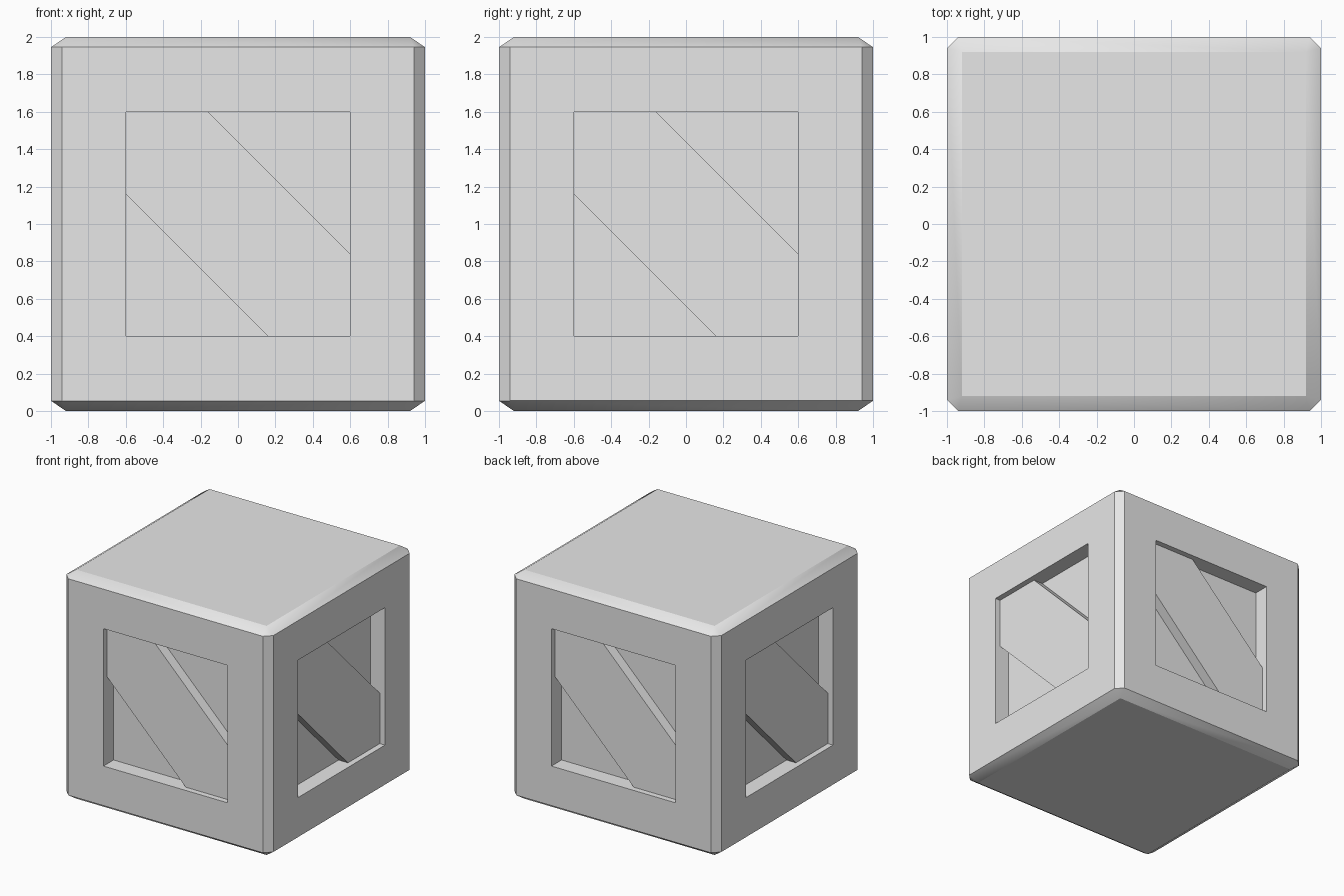
import bpy
import bmesh
from math import pi
from mathutils import Matrix, Vector

default_cube = bpy.data.objects.get("Cube")
if default_cube:
    bpy.data.objects.remove(default_cube, do_unlink=True)

HALF = 1.0        # half the crate width
CUT = 0.06        # chamfer on the upright edges
RIM = 0.08        # chamfer inset on the top and bottom
DROP = 0.055      # chamfer height on the top and bottom
OPEN = 0.6        # half the window width
PANEL = 0.14      # depth of the recessed panel
PLANK = 0.05      # depth of the plank face
BAND = 0.56       # diagonal reach of the plank

grey = bpy.data.materials.new("light grey")
grey.use_nodes = True
colour = (0.8, 0.8, 0.8, 1)
grey.diffuse_color = colour
grey.node_tree.nodes["Principled BSDF"].inputs["Base Color"].default_value = colour


def finish(name, bm):
    """Turn a bmesh into a shaded object."""
    bmesh.ops.recalc_face_normals(bm, faces=bm.faces)
    mesh = bpy.data.meshes.new(name)
    bm.to_mesh(mesh)
    bm.free()
    mesh.materials.append(grey)
    obj = bpy.data.objects.new(name, mesh)
    bpy.context.collection.objects.link(obj)
    bpy.ops.object.select_all(action="DESELECT")
    obj.select_set(True)
    bpy.context.view_layer.objects.active = obj
    bpy.ops.object.shade_smooth_by_angle(angle=pi / 6)
    return obj


# Crate body: hull of two eight-sided rings and two square caps
bm = bmesh.new()
for sx in (-1, 1):
    for sy in (-1, 1):
        for sz in (-1, 1):
            ring_z = HALF + sz * (HALF - DROP)
            bm.verts.new((sx * HALF, sy * (HALF - CUT), ring_z))
            bm.verts.new((sx * (HALF - CUT), sy * HALF, ring_z))
            bm.verts.new((sx * (HALF - RIM), sy * (HALF - RIM), HALF + sz * HALF))
bmesh.ops.convex_hull(bm, input=bm.verts)
bmesh.ops.dissolve_limit(bm, angle_limit=0.01, verts=bm.verts, edges=bm.edges)
bmesh.ops.recalc_face_normals(bm, faces=bm.faces)

# Square recess in each of the four walls
walls = [f for f in bm.faces if abs(f.normal.z) < 0.01 and f.calc_area() > 1]
for wall in walls:
    normal = wall.normal.copy()
    bmesh.ops.inset_individual(bm, faces=[wall], thickness=0.3)
    axis = 0 if abs(normal.y) > 0.5 else 1
    for v in wall.verts:
        v.co[axis] = OPEN if v.co[axis] > 0 else -OPEN
        v.co.z = HALF + (OPEN if v.co.z > HALF else -OPEN)
    panel = bmesh.ops.extrude_discrete_faces(bm, faces=[wall])["faces"][0]
    bmesh.ops.translate(bm, verts=panel.verts, vec=-normal * PANEL)
finish("crate_body", bm)


# Diagonal plank across each recess, clipped to the window corners
reach = BAND + 0.2 - OPEN
outline = [(-OPEN, OPEN), (-reach, OPEN), (OPEN, -reach),
           (OPEN, -OPEN), (reach, -OPEN), (-OPEN, reach)]
for turn, side in enumerate(("front", "left", "back", "right")):
    bm = bmesh.new()
    face = bm.faces.new([bm.verts.new((x, -HALF + PLANK, HALF + z))
                         for x, z in outline])
    back = bmesh.ops.extrude_face_region(bm, geom=[face])["geom"]
    bmesh.ops.translate(bm, vec=Vector((0, PANEL - PLANK, 0)),
                        verts=[g for g in back if isinstance(g, bmesh.types.BMVert)])
    bmesh.ops.transform(bm, matrix=Matrix.Rotation(turn * pi / 2, 4, "Z"), verts=bm.verts)
    finish(side + "_diagonal_plank", bm)
